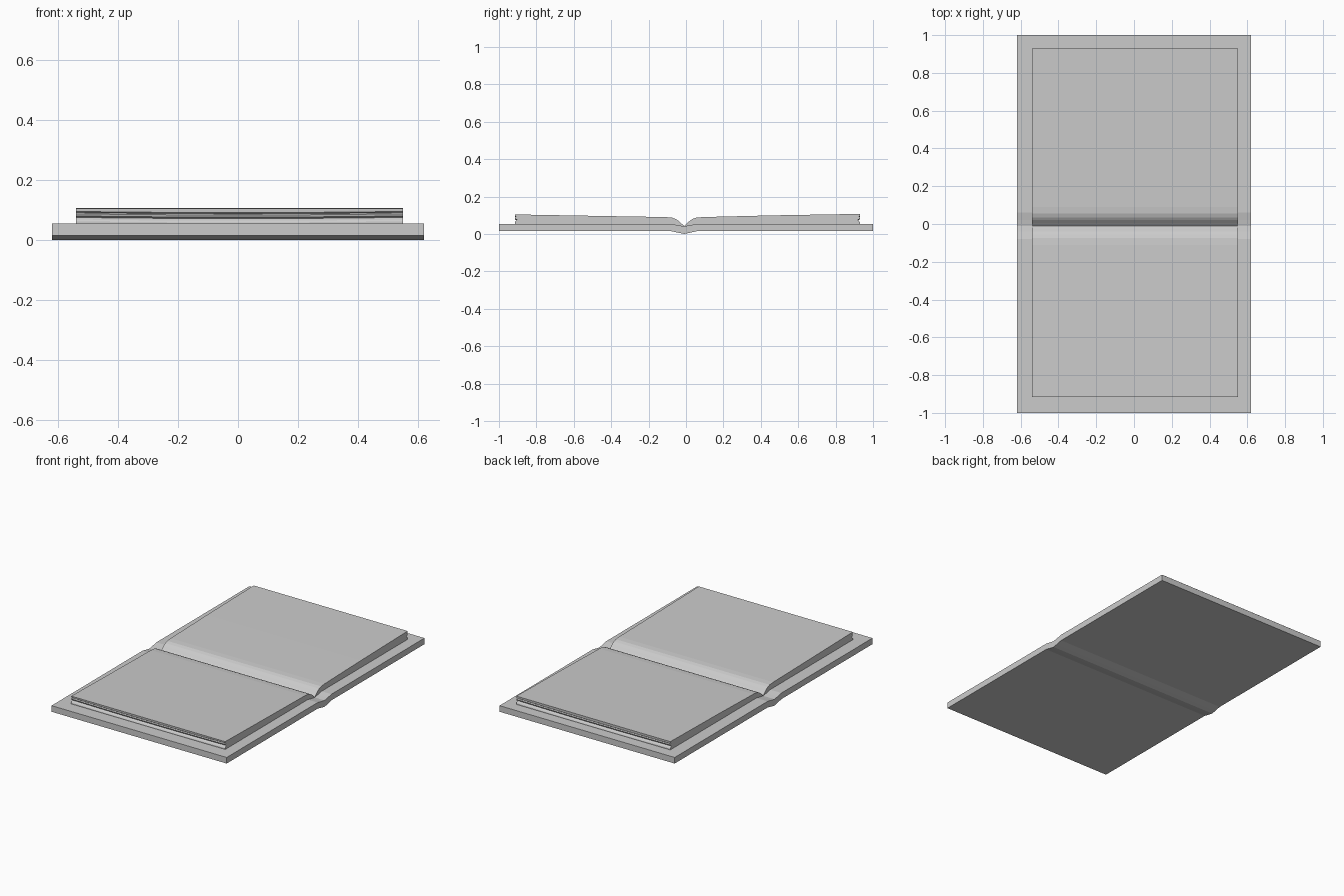
import bpy, bmesh

if "Cube" in bpy.data.objects:
    bpy.data.objects.remove(bpy.data.objects["Cube"])


def loft(name, stations, section):
    """Join y-z cross-sections placed along x into a closed solid."""
    bm = bmesh.new()
    rings = [[bm.verts.new((x, y, z)) for y, z in section(x)] for x in stations]
    n = len(rings[0])
    for a, b in zip(rings, rings[1:]):
        for i in range(n):
            j = (i + 1) % n
            bm.faces.new((a[i], a[j], b[j], b[i]))
    bm.faces.new(rings[0])
    bm.faces.new(rings[-1])
    bmesh.ops.recalc_face_normals(bm, faces=bm.faces)
    mesh = bpy.data.meshes.new(name)
    bm.to_mesh(mesh)
    bm.free()
    obj = bpy.data.objects.new(name, mesh)
    bpy.context.collection.objects.link(obj)
    return obj


# Cover: two flat boards joined by a dipped spine
def cover_section(x):
    lower = [(-1, .015), (-.08, .015), (-.04, .006), (-.01, 0),
             (.02, .006), (.06, .015), (1, .015)]
    upper = [(1, .054), (.06, .054), (.02, .046), (-.01, .041),
             (-.04, .046), (-.08, .054), (-1, .054)]
    return lower + upper


loft("cover", (-.62, .62), cover_section)


# Page stacks: rounded into the gutter, with layered grooves in the fore edge
def page_section(side, edge, top):
    def section(x):
        sag = .004 * (1 - (x / .55) ** 2)
        fore = [(0, .050), (0, .062), (.004, .068), (.012, .075),
                (.002, .080), (0, .087), (.007, .091), (.001, .095)]
        pts = [(edge - d, z - (sag if z > .055 else 0)) for d, z in fore]
        pts += [(edge, top), (edge * .5, top - .008), (.10, .090),
                (.065, .087), (.045, .080), (.03, .070), (.015, .056),
                (0, .043), (0, .035), (.03, .041), (.075, .050)]
        return [(side * y - .01, z) for y, z in pts]
    return section


xs = [-.54 + 1.09 * i / 6 for i in range(7)]
loft("front_pages", xs, page_section(-1, .905, .104))
loft("back_pages", xs, page_section(1, .94, .107))
